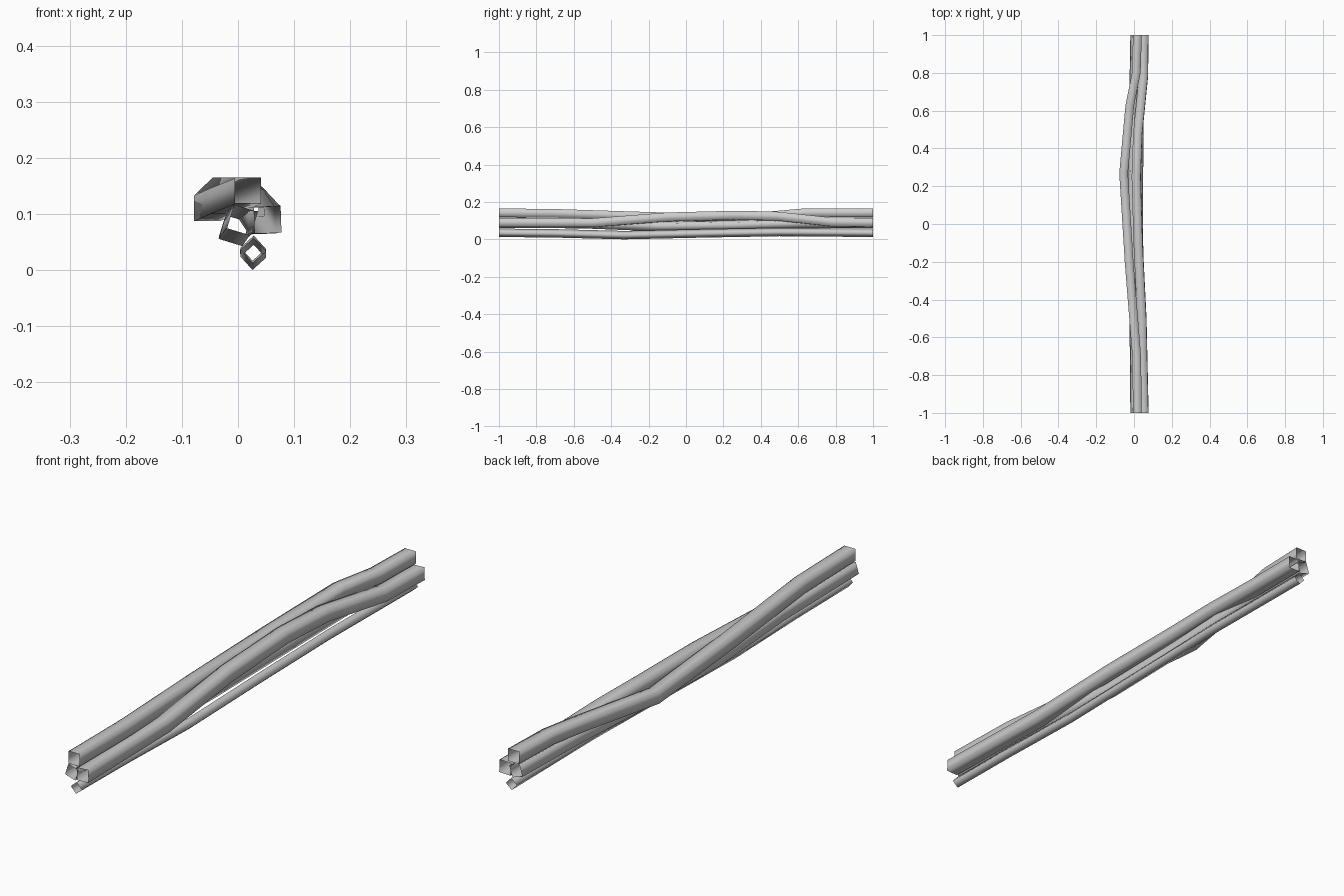
import bpy, bmesh, math

if "Cube" in bpy.data.objects:
    bpy.data.objects.remove(bpy.data.objects["Cube"], do_unlink=True)

grey = bpy.data.materials.new("cable_grey")
grey.use_nodes = True
colour = (0.61, 0.61, 0.61, 1)
grey.diffuse_color = colour
grey.node_tree.nodes["Principled BSDF"].inputs["Base Color"].default_value = colour


def cable(name, radius, turn, path):
    """Open four-sided tube lofted through (y, x, z) stations."""
    bm = bmesh.new()
    rings = []
    for y, x, z in path:
        ring = []
        for i in range(4):
            a = math.radians(turn + 90 * i)
            ring.append(bm.verts.new((x + radius * math.cos(a), y, z + radius * math.sin(a))))
        rings.append(ring)
    # Wind the faces so that they point outwards
    for r, s in zip(rings, rings[1:]):
        for i in range(4):
            j = (i + 1) % 4
            bm.faces.new((r[i], s[i], s[j], r[j])).smooth = True
    mesh = bpy.data.meshes.new(name)
    bm.to_mesh(mesh)
    bm.free()
    mesh.materials.append(grey)
    obj = bpy.data.objects.new(name, mesh)
    bpy.context.collection.objects.link(obj)


# Upper cable sways to the model's right
cable("top_cable", 0.0325, 45, [
    (-1, 0.018, 0.142), (-0.7, 0.014, 0.139), (-0.2, -0.026, 0.123),
    (0.27, -0.055, 0.11), (0.63, -0.022, 0.142), (0.8, 0.012, 0.142), (1, 0.018, 0.142)])

# Side cable rises over the bundle in the middle
cable("side_cable", 0.0335, 47, [
    (-1, 0.053, 0.09), (-0.5, 0.042, 0.088), (-0.1, 0.022, 0.119),
    (0.25, 0.012, 0.128), (0.48, 0.02, 0.124), (0.78, 0.05, 0.092), (1, 0.053, 0.09)])

# Inner cable sags slightly under the others
cable("inner_cable", 0.031, 28, [
    (-1, 0.008, 0.089), (-0.55, 0.004, 0.086), (-0.15, -0.007, 0.07),
    (0.25, -0.006, 0.076), (0.65, 0.002, 0.087), (1, 0.008, 0.089)])

# Thin cable along the bottom
cable("thin_cable", 0.0225, 87, [
    (-1, 0.027, 0.035), (-0.7, 0.027, 0.032), (-0.33, 0.027, 0.0225),
    (0.1, 0.026, 0.032), (0.5, 0.027, 0.039), (1, 0.027, 0.035)])
